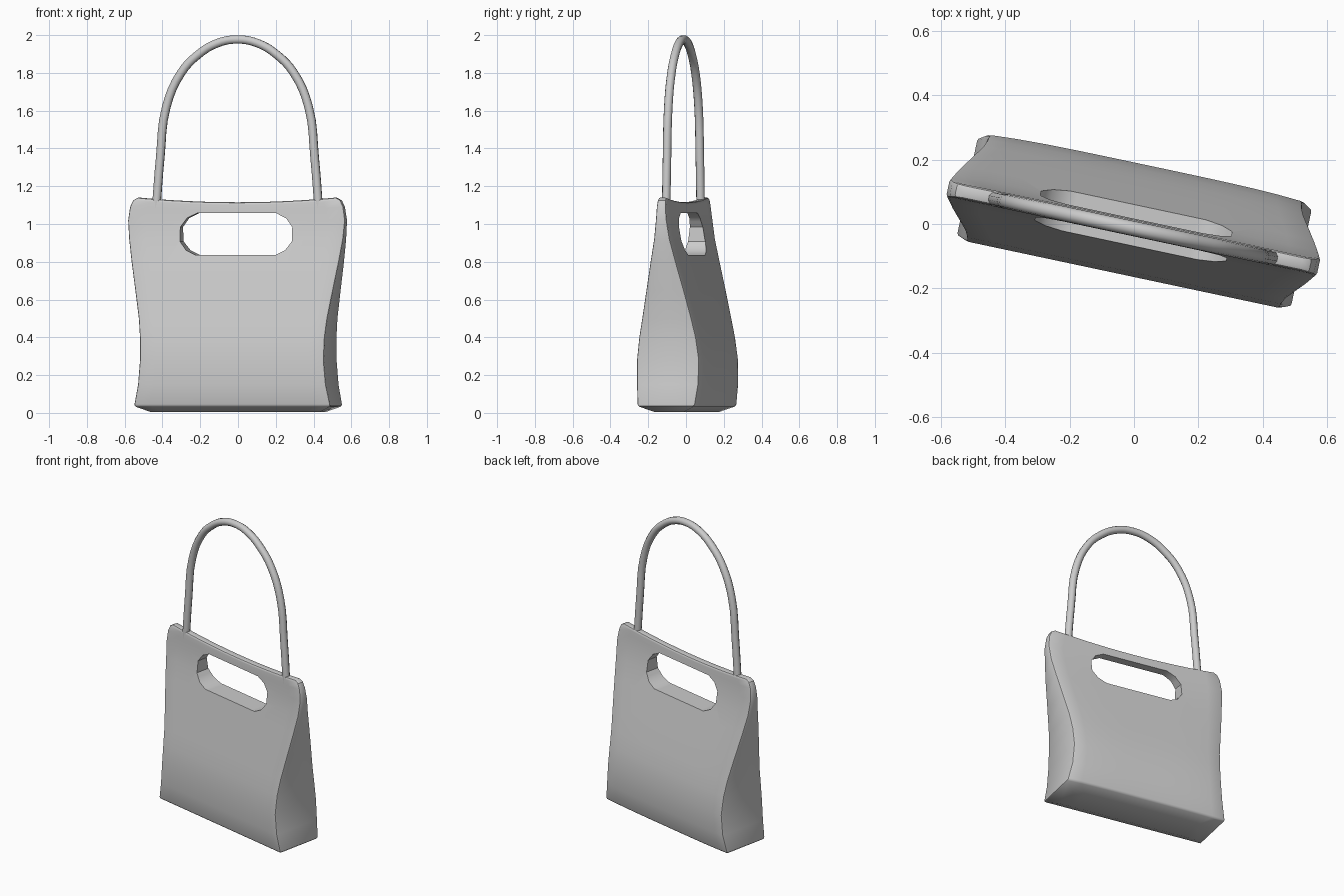
import bpy, bmesh, math

if "Cube" in bpy.data.objects:
    bpy.data.objects.remove(bpy.data.objects["Cube"])

TURN = math.radians(-12)


def mesh_object(name, bm):
    bmesh.ops.recalc_face_normals(bm, faces=bm.faces)
    me = bpy.data.meshes.new(name)
    bm.to_mesh(me)
    bm.free()
    ob = bpy.data.objects.new(name, me)
    bpy.context.collection.objects.link(ob)
    ob.rotation_euler.z = TURN
    return ob


def select(ob):
    bpy.ops.object.select_all(action='DESELECT')
    ob.select_set(True)
    bpy.context.view_layer.objects.active = ob


# Bag body: rings of (height, half width, half depth, depth centre)
rings = [(0.006, 0.46, 0.08, 0.005), (0.036, 0.532, 0.155, 0.005),
         (0.15, 0.509, 0.167, 0.008), (0.28, 0.498, 0.169, 0.008),
         (0.40, 0.501, 0.154, 0.006), (0.50, 0.511, 0.134, 0.004),
         (0.65, 0.536, 0.102, 0.0), (0.80, 0.562, 0.069, -0.005),
         (0.92, 0.580, 0.043, -0.008), (1.02, 0.588, 0.030, -0.01),
         (1.09, 0.578, 0.025, -0.012), (1.125, 0.562, 0.023, -0.012),
         (1.14, 0.535, 0.021, -0.012)]
N = 12
bm = bmesh.new()
loops = []
for z, w, d, c in rings:
    sag = 0.025 * max(0, (z - 0.95) / 0.19)
    steps = [-1 + 2 * i / N for i in range(N + 1)]
    ring = []
    for side, order in ((-1, steps), (1, steps[::-1])):
        for t in order:
            bulge = 0.010 * (1 - t ** 4) * (side > 0) * min(1, d / 0.17)
            ring.append(bm.verts.new((w * t, c + side * d + bulge,
                                      z - sag * (1 - t * t))))
    loops.append(ring)
count = len(loops[0])
for a, b in zip(loops, loops[1:]):
    for i in range(count):
        j = (i + 1) % count
        bm.faces.new((a[i], a[j], b[j], b[i]))
for ring in (loops[0], loops[-1]):
    for i in range(N):
        bm.faces.new((ring[i], ring[i + 1], ring[count - 2 - i], ring[count - 1 - i]))
body = mesh_object("bag_body", bm)
bev = body.modifiers.new("soft_edges", 'BEVEL')
bev.width, bev.segments = 0.010, 2
bev.limit_method, bev.angle_limit = 'ANGLE', math.radians(40)

# Grip slot cutter
quarter = [(0.215, 0.111), (0.268, 0.085), (0.303, 0.038)]
outline = quarter + [(x, -z) for x, z in quarter[::-1]]
outline += [(-x, -z) for x, z in outline]
bm = bmesh.new()
face = bm.faces.new([bm.verts.new((x, -0.4, 0.946 + z)) for x, z in outline])
ext = bmesh.ops.extrude_face_region(bm, geom=[face])
bmesh.ops.translate(bm, vec=(0, 0.8, 0),
                    verts=[v for v in ext['geom'] if isinstance(v, bmesh.types.BMVert)])
cutter = mesh_object("slot_cutter", bm)
cutter.hide_render = True
cut = body.modifiers.new("grip_slot", 'BOOLEAN')
cut.operation, cut.solver, cut.object = 'DIFFERENCE', 'EXACT', cutter
select(body)
for m in list(body.modifiers):
    bpy.ops.object.modifier_apply(modifier=m.name)
bpy.data.objects.remove(cutter)
bpy.ops.object.shade_smooth_by_angle(angle=math.radians(35))

# Shoulder handle: round tube along an arch
half = [(0.44, 1.08), (0.418, 1.35), (0.385, 1.62), (0.305, 1.80),
        (0.215, 1.895), (0.11, 1.957)]
path = [(-x, z) for x, z in half] + [(0, 1.977)] + half[::-1]
cu = bpy.data.curves.new("handle", 'CURVE')
cu.dimensions = '3D'
cu.bevel_depth, cu.bevel_resolution = 0.023, 3
cu.resolution_u, cu.use_fill_caps = 4, True
sp = cu.splines.new('BEZIER')
sp.bezier_points.add(len(path) - 1)
for p, (x, z) in zip(sp.bezier_points, path):
    p.co = (x, -0.014, z)
    p.handle_left_type = p.handle_right_type = 'AUTO'
handle = bpy.data.objects.new("handle", cu)
bpy.context.collection.objects.link(handle)
handle.rotation_euler.z = TURN
select(handle)
bpy.ops.object.convert(target='MESH')
bpy.ops.object.shade_smooth_by_angle(angle=math.radians(50))
